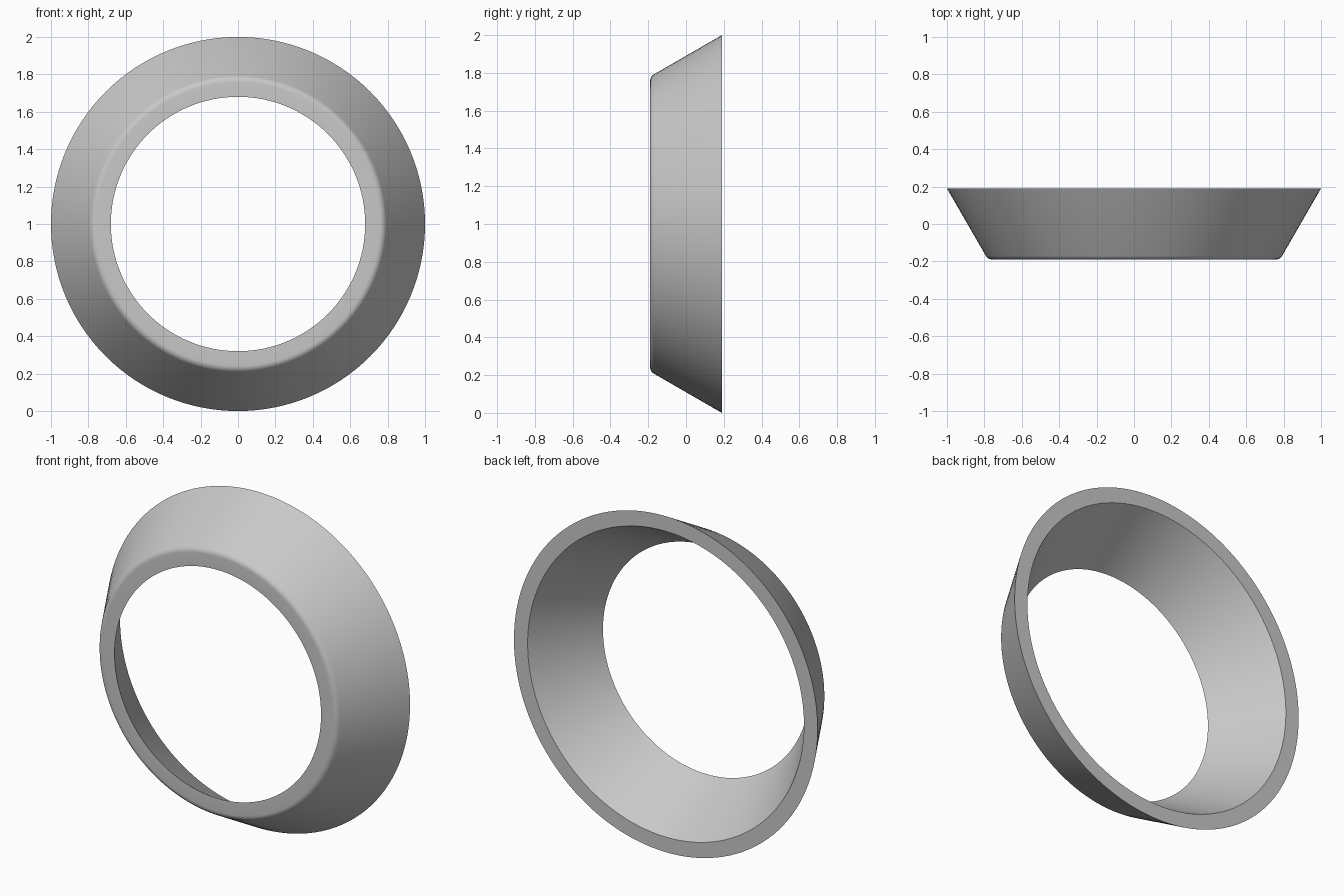
import bpy, bmesh, math
from mathutils import Vector, Matrix

cube = bpy.data.objects.get("Cube")
if cube:
    bpy.data.objects.remove(cube, do_unlink=True)

SIDES = 128
HALF_DEPTH = 0.19
FILLET = 0.04

# One plain grey for the whole ring
grey = bpy.data.materials.new("plain grey")
grey.use_nodes = True
colour = (0.58, 0.58, 0.58, 1)
grey.diffuse_color = colour
grey.node_tree.nodes["Principled BSDF"].inputs["Base Color"].default_value = colour

# Wall section as (radius, y): flared wall with a rounded front outer edge
slope = math.radians(30)
corner = 1 - 2 * HALF_DEPTH * math.tan(slope)
centre_r = corner - FILLET * math.tan(slope)
section = [(0.91, HALF_DEPTH), (0.68, -HALF_DEPTH)]
for i in range(7):
    a = math.radians(60) * i / 6
    section.append((centre_r + FILLET * math.sin(a),
                    -HALF_DEPTH + FILLET * (1 - math.cos(a))))
section.append((1.0, HALF_DEPTH))

# Revolve the section about the front-to-back axis
bm = bmesh.new()
rings = []
for s in range(SIDES):
    turn = Matrix.Rotation(math.tau * s / SIDES, 3, 'Y')
    rings.append([bm.verts.new(turn @ Vector((r, y, 0)) + Vector((0, 0, 1)))
                  for r, y in section])
count = len(section)
for s in range(SIDES):
    here, there = rings[s], rings[(s + 1) % SIDES]
    for i in range(count):
        j = (i + 1) % count
        bm.faces.new((here[i], here[j], there[j], there[i]))
bmesh.ops.recalc_face_normals(bm, faces=bm.faces)

mesh = bpy.data.meshes.new("flared_ring")
bm.to_mesh(mesh)
bm.free()
mesh.materials.append(grey)
ring = bpy.data.objects.new("flared_ring", mesh)
bpy.context.collection.objects.link(ring)

# Smooth walls, sharp rims
bpy.ops.object.select_all(action='DESELECT')
ring.select_set(True)
bpy.context.view_layer.objects.active = ring
bpy.ops.object.shade_smooth_by_angle(angle=math.radians(30))
